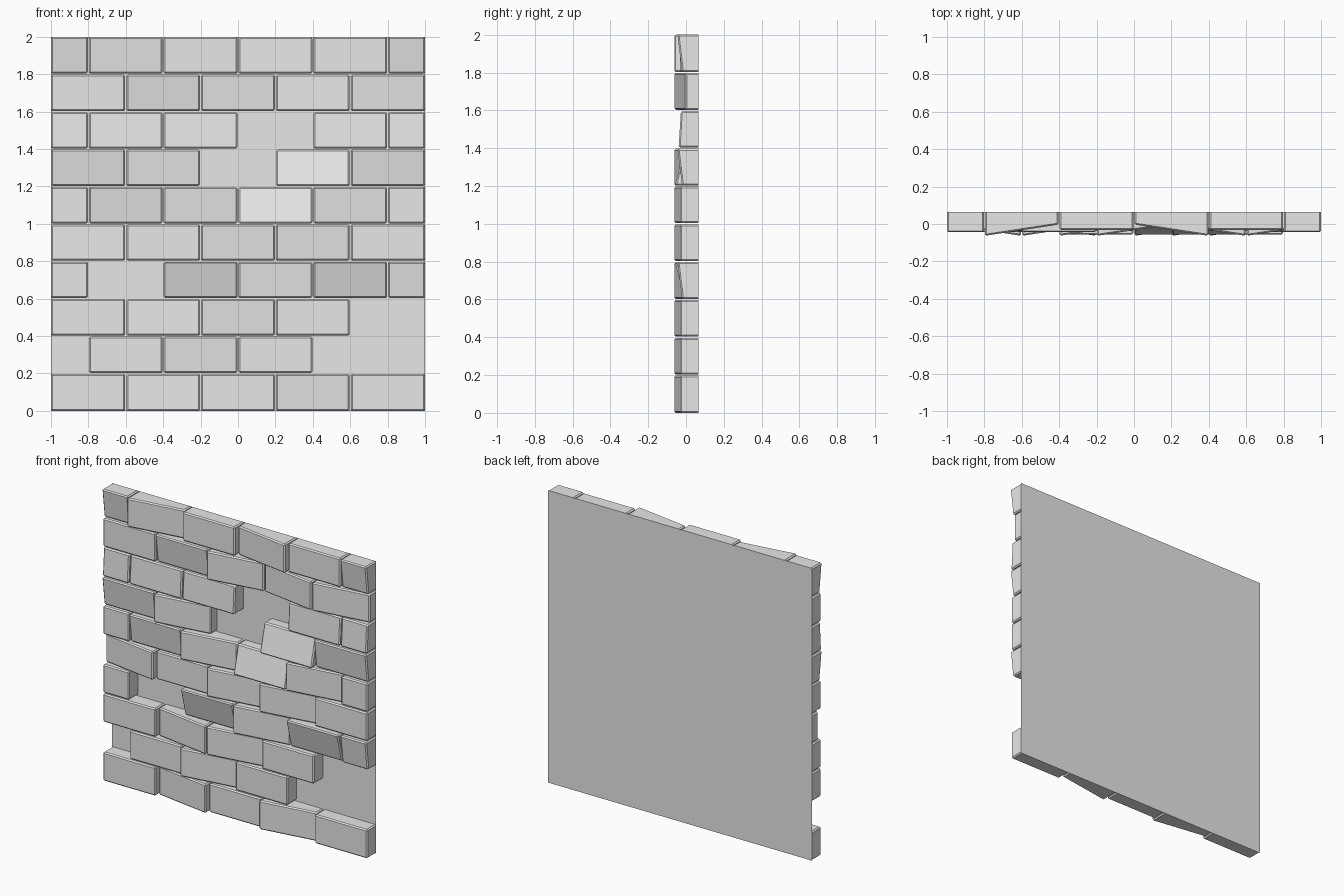
import bpy
import bmesh

if "Cube" in bpy.data.objects:
    bpy.data.objects.remove(bpy.data.objects["Cube"], do_unlink=True)

BACK = 0.065      # plane of the backing
FACE = -0.033     # front plane of an untilted brick
ROW = 0.2         # course height
LONG = 0.4        # full brick length
GAP = 0.003       # half of the joint
BEVEL = 0.008

# One flat stone grey
stone = bpy.data.materials.new("stone_grey")
stone.use_nodes = True
grey = (0.8, 0.8, 0.8, 1)
stone.diffuse_color = grey
stone.node_tree.nodes["Principled BSDF"].inputs["Base Color"].default_value = grey

# Tilt of each front face: change in y toward +x and toward +z
TILT = {
    "F": (0, 0),
    "L": (-0.03, 0),      # faces left
    "R": (0.03, 0),       # faces right
    "U": (0, 0.025),      # faces up
    "D": (0, -0.025),     # faces down
    "u": (0, 0.006),
    "d": (0, -0.012),
}

# Courses from bottom to top, bricks from -x to +x; a dot is a missing brick
COURSES = [
    "FLFRF",
    ".FRF..",
    "FLRF.",
    "F.DRDd",
    "LFRRF",
    "FdRURF",
    "dR.Ud",
    "uuu.uu",
    "FdRLR",
    "dRFLFd",
]


def add_object(name, bm):
    mesh = bpy.data.meshes.new(name)
    bm.to_mesh(mesh)
    bm.free()
    mesh.materials.append(stone)
    obj = bpy.data.objects.new(name, mesh)
    bpy.context.collection.objects.link(obj)
    return obj


def add_brick(name, x0, x1, z0, z1, tilt):
    # Leave a joint, but stay flush with the outer edges of the wall
    x0 += GAP if x0 > -0.99 else 0
    x1 -= GAP if x1 < 0.99 else 0
    z0 += GAP if z0 > 0.01 else 0
    z1 -= GAP if z1 < 1.99 else 0
    bm = bmesh.new()
    bmesh.ops.create_cube(bm, size=2)
    for v in bm.verts:
        sx, sy, sz = v.co
        v.co.x = x1 if sx > 0 else x0
        v.co.z = z1 if sz > 0 else z0
        v.co.y = BACK if sy > 0 else FACE + sx * tilt[0] + sz * tilt[1]
    # The back is open against the backing; chamfer all other edges
    back = [f for f in bm.faces if all(v.co.y == max(w.co.y for w in bm.verts) for v in f.verts)]
    bmesh.ops.delete(bm, geom=back, context="FACES_ONLY")
    edges = [e for e in bm.edges if not e.is_boundary]
    bmesh.ops.bevel(bm, geom=edges, offset=BEVEL, segments=1, affect="EDGES", profile=0.5)
    bmesh.ops.recalc_face_normals(bm, faces=bm.faces)
    # An open shell may be turned inside out: the face toward -y must point there
    front = min(bm.faces, key=lambda f: f.calc_center_median().y - f.calc_area())
    if front.normal.y > 0:
        bmesh.ops.reverse_faces(bm, faces=bm.faces)
    return add_object(name, bm)


# Flat backing sheet
bm = bmesh.new()
corners = [bm.verts.new((x, BACK, z)) for x, z in ((-1, 0), (-1, 2), (1, 2), (1, 0))]
bm.faces.new(corners)
add_object("backing", bm)

# Bricks in running bond
for row, codes in enumerate(COURSES):
    x = -1.0
    for i, code in enumerate(codes):
        half_brick = len(codes) == 6 and i in (0, 5)
        length = LONG / 2 if half_brick else LONG
        if code != ".":
            add_brick(f"brick_{row + 1}_{i + 1}", x, x + length,
                      row * ROW, (row + 1) * ROW, TILT[code])
        x += length
